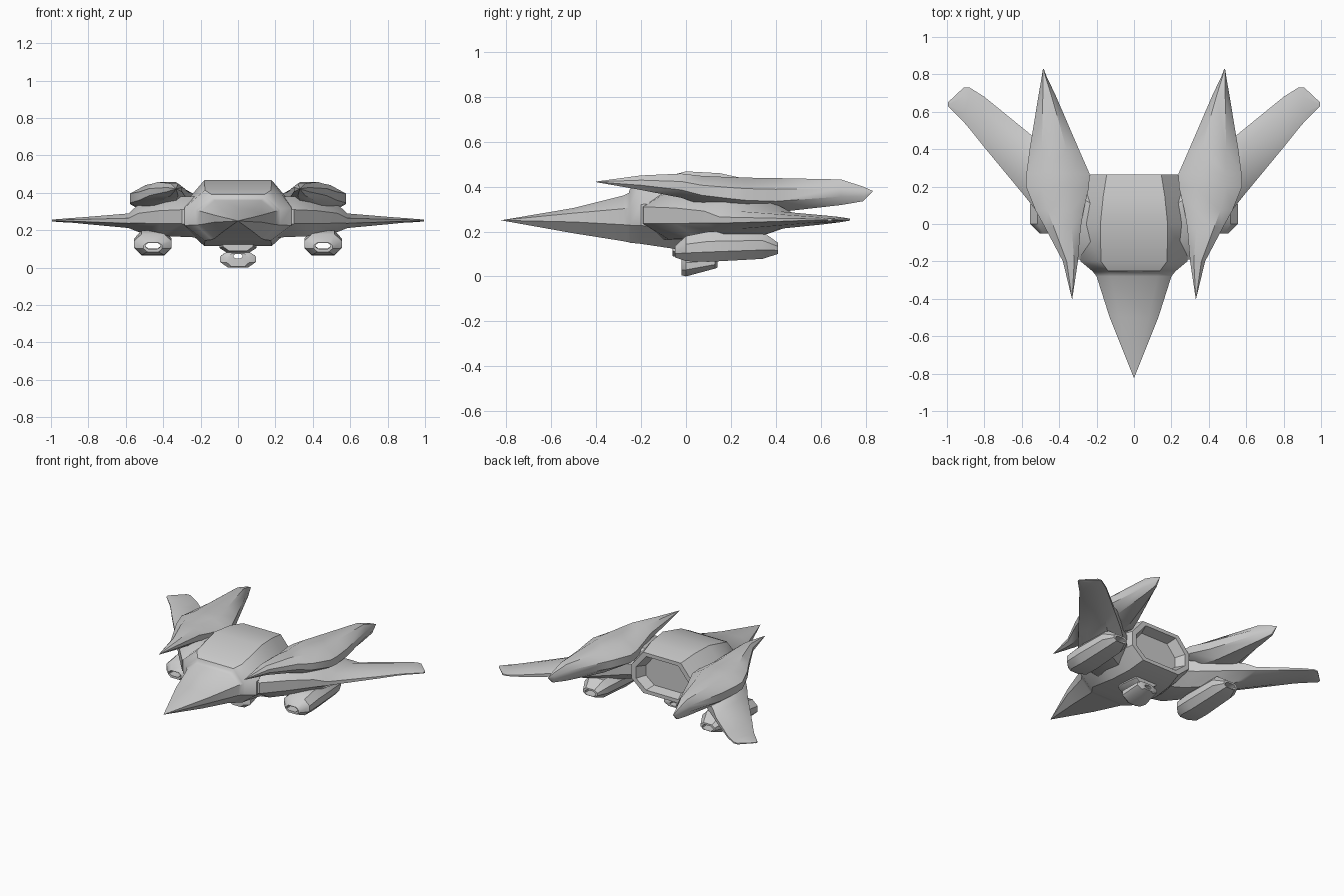
import bpy, bmesh, math

def section(s, axis, flat):
    """Eight-sided ring: s = (position, a0, a1, z0, z1[, side height])."""
    p, a0, a1, z0, z1 = s[:5]
    zm = s[5] if len(s) > 5 else (z0 + z1) / 2
    c, h = (a0 + a1) / 2, (a1 - a0) / 2
    up, dn = (z1 - zm) * 0.35, (zm - z0) * 0.35
    ring = [(c + h, zm - dn), (c + h, zm + up), (c + h * flat, z1), (c - h * flat, z1),
            (c - h, zm + up), (c - h, zm - dn), (c - h * flat, z0), (c + h * flat, z0)]
    return [(a, p, z) if axis == 'y' else (p, a, z) for a, z in ring]

def loft(name, sections, axis='y', flat=0.6, mirror=False, closed=False, angle=35):
    bm = bmesh.new()
    rings = [[bm.verts.new(co) for co in section(s, axis, flat)] for s in sections]
    pairs = list(zip(rings, rings[1:]))
    if closed:
        pairs.append((rings[-1], rings[0]))
    else:
        bm.faces.new(rings[0])
        bm.faces.new(rings[-1])
    for a, b in pairs:
        for i in range(8):
            j = (i + 1) % 8
            bm.faces.new((a[i], a[j], b[j], b[i]))
    bmesh.ops.remove_doubles(bm, verts=bm.verts, dist=0.0005)
    bmesh.ops.recalc_face_normals(bm, faces=bm.faces)
    me = bpy.data.meshes.new(name)
    bm.to_mesh(me)
    bm.free()
    ob = bpy.data.objects.new(name, me)
    bpy.context.collection.objects.link(ob)
    if mirror:
        m = ob.modifiers.new("mirror", 'MIRROR')
        m.use_mirror_merge = False
    bpy.ops.object.select_all(action='DESELECT')
    ob.select_set(True)
    bpy.context.view_layer.objects.active = ob
    bpy.ops.object.shade_smooth_by_angle(angle=math.radians(angle))
    return ob

# Nose cone and main body, with a recessed exhaust at the rear
body = [(-0.825, 0, .25, .25), (-0.5, .13, .192, .305), (-0.28, .20, .157, .36),
        (-0.255, .22, .152, .372), (-0.25, .225, .15, .39), (-0.2, .285, .145, .415),
        (-0.0, .29, .115, .468), (0.15, .265, .12, .46), (0.265, .235, .15, .435),
        (0.265, .20, .175, .41), (0.20, .17, .19, .39)]
loft("fuselage", [(y, -w, w, z0, z1, .27 if y > -.8 else .25) for y, w, z0, z1 in body], flat=0.62)

# Swept wings with thick roots
loft("wing", [(.18, -.20, .18, .16, .38), (.30, -.19, .26, .165, .38), (.42, -.05, .37, .17, .37),
              (.53, .08, .46, .19, .34), (.585, .15, .505, .212, .29), (.80, .41, .68, .232, .272),
              (.88, .51, .73, .24, .266), (.91, .545, .73, .241, .264), (.995, .63, .65, .247, .257)],
     axis='x', flat=0.5, mirror=True)

# Upper blades: forward spike, wide shoulder, long rear point
loft("upper_blade", [(-.40, .33, .332, .42, .423), (-.2, .30, .38, .385, .45), (-.02, .285, .475, .35, .458),
                     (.07, .27, .525, .32, .448), (.2, .24, .578, .30, .442), (.27, .238, .575, .29, .44),
                     (.40, .295, .558, .285, .438), (.69, .42, .51, .318, .432),
                     (.79, .468, .493, .335, .40), (.83, .482, .487, .375, .382)],
     flat=0.5, mirror=True)

# Hollow pods under the wings
loft("underwing_pod", [(-.05, .405, .505, .085, .135), (0, .355, .555, .068, .18), (.1, .355, .555, .065, .20),
                       (.34, .365, .545, .078, .20), (.41, .40, .51, .10, .15),
                       (.41, .415, .495, .102, .138), (-.05, .415, .495, .10, .132)],
     flat=0.6, mirror=True, closed=True)

# Small hollow belly gun and its mount
loft("belly_gun", [(-.02, -.06, .06, .005, .075), (0, -.095, .095, 0, .09), (.13, -.08, .08, .035, .09),
                   (.14, -.05, .05, .04, .085), (.14, -.025, .025, .05, .073), (-.02, -.025, .025, .05, .073)],
     flat=0.55, closed=True)
loft("belly_mount", [(-.06, -.08, .08, .09, .16), (0, -.1, .1, .08, .16), (.12, -.08, .08, .085, .16)], flat=0.6)
